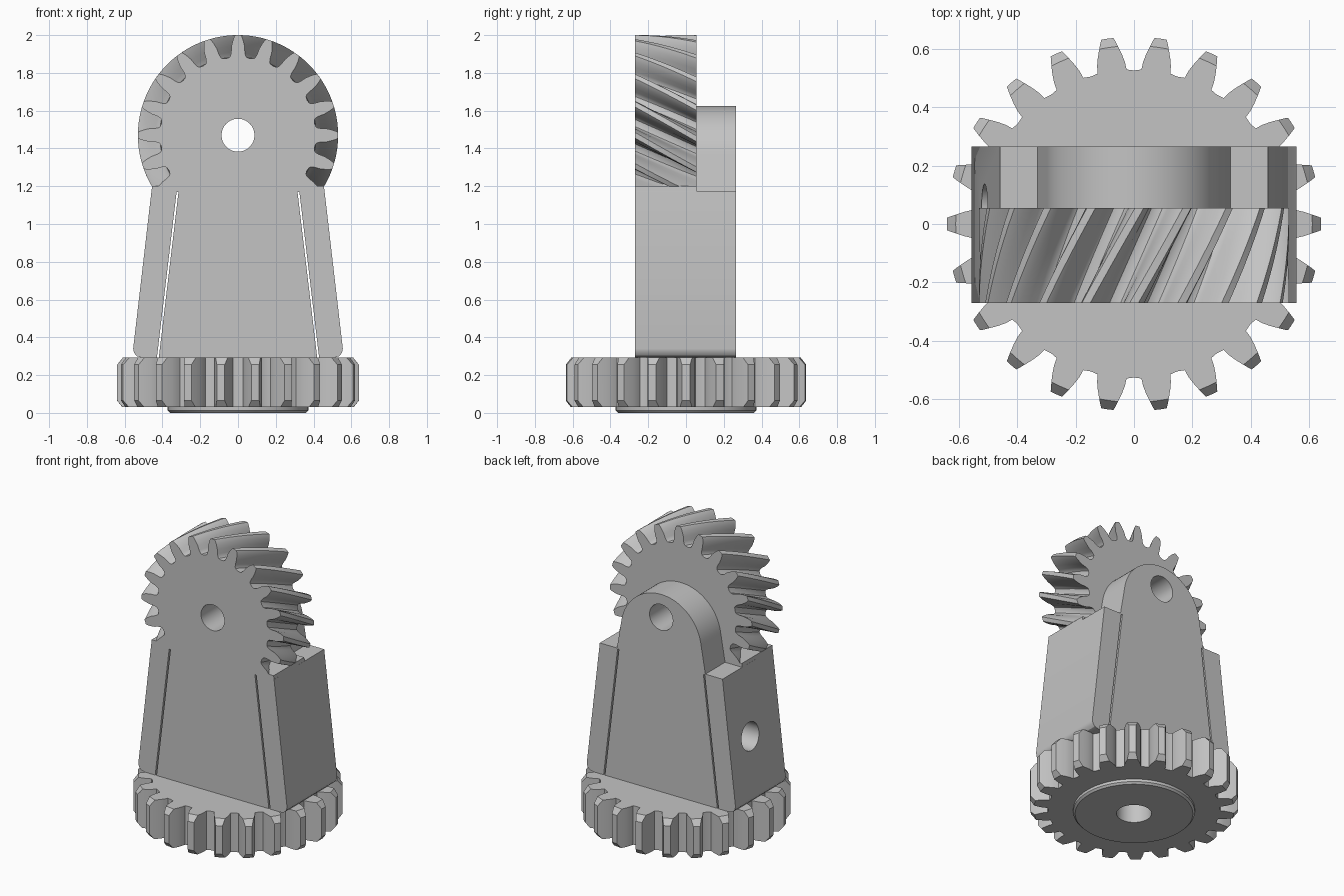
import bpy
import bmesh
from math import sin, cos, pi, radians

if "Cube" in bpy.data.objects:
    bpy.data.objects.remove(bpy.data.objects["Cube"], do_unlink=True)

grey = bpy.data.materials.new("light grey plastic")
grey.use_nodes = True
GREY = (0.55, 0.55, 0.55, 1)
grey.diffuse_color = GREY
grey.node_tree.nodes["Principled BSDF"].inputs["Base Color"].default_value = GREY


def loft(name, rings, axis="z"):
    """Closed solid through rings of (u, v, w), where w runs along the axis."""
    place = {"z": lambda u, v, w: (u, v, w),
             "y": lambda u, v, w: (u, w, v),
             "x": lambda u, v, w: (w, u, v)}[axis]
    bm = bmesh.new()
    loops = [[bm.verts.new(place(*p)) for p in ring] for ring in rings]
    for a, b in zip(loops, loops[1:]):
        for i in range(len(a)):
            j = (i + 1) % len(a)
            bm.faces.new((a[i], a[j], b[j], b[i]))
    bm.faces.new(loops[0])
    bm.faces.new(loops[-1])
    bmesh.ops.recalc_face_normals(bm, faces=bm.faces)
    mesh = bpy.data.meshes.new(name)
    bm.to_mesh(mesh)
    bm.free()
    mesh.materials.append(grey)
    obj = bpy.data.objects.new(name, mesh)
    bpy.context.collection.objects.link(obj)
    return obj


def prism(name, outline, start, end, axis="y"):
    return loft(name, [[(u, v, w) for u, v in outline] for w in (start, end)], axis)


def lathe(name, profile, axis="z", centre=(0, 0), sides=64):
    turns = [2 * pi * i / sides for i in range(sides)]
    return loft(name, [[(centre[0] + r * cos(t), centre[1] + r * sin(t), w)
                        for t in turns] for r, w in profile], axis)


def gear_outline(teeth, flank, first):
    """Flank is a list of (radius, half width) from root to tip."""
    points = []
    for k in range(teeth):
        mid = first + 2 * pi * k / teeth
        side = [(r, hw / r) for r, hw in flank]
        points += [(r, mid - a) for r, a in side]
        points += [(r, mid + a) for r, a in reversed(side)]
        points.append((flank[0][0] - 0.004, mid + pi / teeth))
    return points


def carve(obj, cutters, operation="DIFFERENCE"):
    for cutter in cutters:
        mod = obj.modifiers.new("carve", "BOOLEAN")
        mod.operation = operation
        mod.solver = "EXACT"
        mod.object = cutter
    bpy.context.view_layer.update()
    result = obj.evaluated_get(bpy.context.evaluated_depsgraph_get())
    mesh = bpy.data.meshes.new_from_object(result)
    obj.modifiers.clear()
    obj.data = mesh


FRONT, STEP, BACK = -0.27, 0.055, 0.265
AXLE = (0, 1.47)

# Cutters for the bores and the slits
axle_bore = lathe("axle_bore", [(0.087, -0.5), (0.087, 0.5)], "y", AXLE)
base_bore = lathe("base_bore", [(0.107, -0.1), (0.107, 0.8)])
side_bore = lathe("side_bore", [(0.092, -0.8), (0.092, 0)], "x", (0.045, 0.72))
below_gear = prism("below_gear", [(-1, 0.5), (1, 0.5), (1, 1.172), (-1, 1.172)], -0.5, 0.5)
slits = [prism("slit", [(s * 0.422, 0.27), (s * 0.432, 0.27),
                        (s * 0.325, 1.17), (s * 0.315, 1.17)], -0.5, 0.5)
         for s in (-1, 1)]
tip_cone = lathe("tip_cone", [(0.58, -0.01), (0.64, 0.065), (0.64, 0.255), (0.58, 0.33)],
                 sides=132)

# Tapered body with rounded foot, shoulders and back lug
half = [(0.51, 0.293), (0.535, 0.3), (0.55, 0.317), (0.555, 0.34), (0.458, 1.175), (0.33, 1.175)]
arc = [(0.3 * cos(radians(a)), 1.325 + 0.3 * sin(radians(a))) for a in range(8, 173, 4)]
outline = half + arc + [(-x, z) for x, z in reversed(half)]
body = prism("body", outline, FRONT, BACK)
carve(body, slits + [axle_bore, base_bore, side_bore])

# Low saddle that carries the gear sector
saddle = prism("gear_saddle", [(-0.458, 1.172), (0.458, 1.172), (0.455, 1.2), (-0.455, 1.2)],
               FRONT, STEP)

# Helical gear sector
helical = gear_outline(20, [(0.414, 0.046), (0.422, 0.04), (0.44, 0.036), (0.47, 0.035),
                            (0.5, 0.028), (0.52, 0.021), (0.53, 0.015)], pi / 2)
LAYERS, TWIST = 12, radians(20)
rings = []
for n in range(LAYERS + 1):
    f = n / LAYERS
    rings.append([(r * cos(a - f * TWIST), AXLE[1] + r * sin(a - f * TWIST),
                   FRONT + f * (STEP - FRONT)) for r, a in helical])
gear = loft("helical_gear", rings, "y")
carve(gear, [below_gear, axle_bore])

# Spur gear at the base with bevelled tooth tips
spur = gear_outline(22, [(0.529, 0.05), (0.555, 0.048), (0.58, 0.042), (0.605, 0.034),
                         (0.625, 0.027), (0.645, 0.019)], 0)
base_gear = prism("base_gear", [(r * cos(a), r * sin(a)) for r, a in spur], 0.03, 0.293, "z")
carve(base_gear, [tip_cone], "INTERSECT")
carve(base_gear, [base_bore])

# Bearing disc under the base
disc = lathe("base_disc", [(0.36, 0), (0.372, 0.012), (0.372, 0.05)])
carve(disc, [base_bore])

for cutter in slits + [axle_bore, base_bore, side_bore, below_gear, tip_cone]:
    bpy.data.objects.remove(cutter, do_unlink=True)

# Smooth curved walls, keep hard edges
for obj in (body, saddle, gear, base_gear, disc):
    bpy.ops.object.select_all(action="DESELECT")
    obj.select_set(True)
    bpy.context.view_layer.objects.active = obj
    bpy.ops.object.shade_smooth_by_angle(angle=radians(30))
